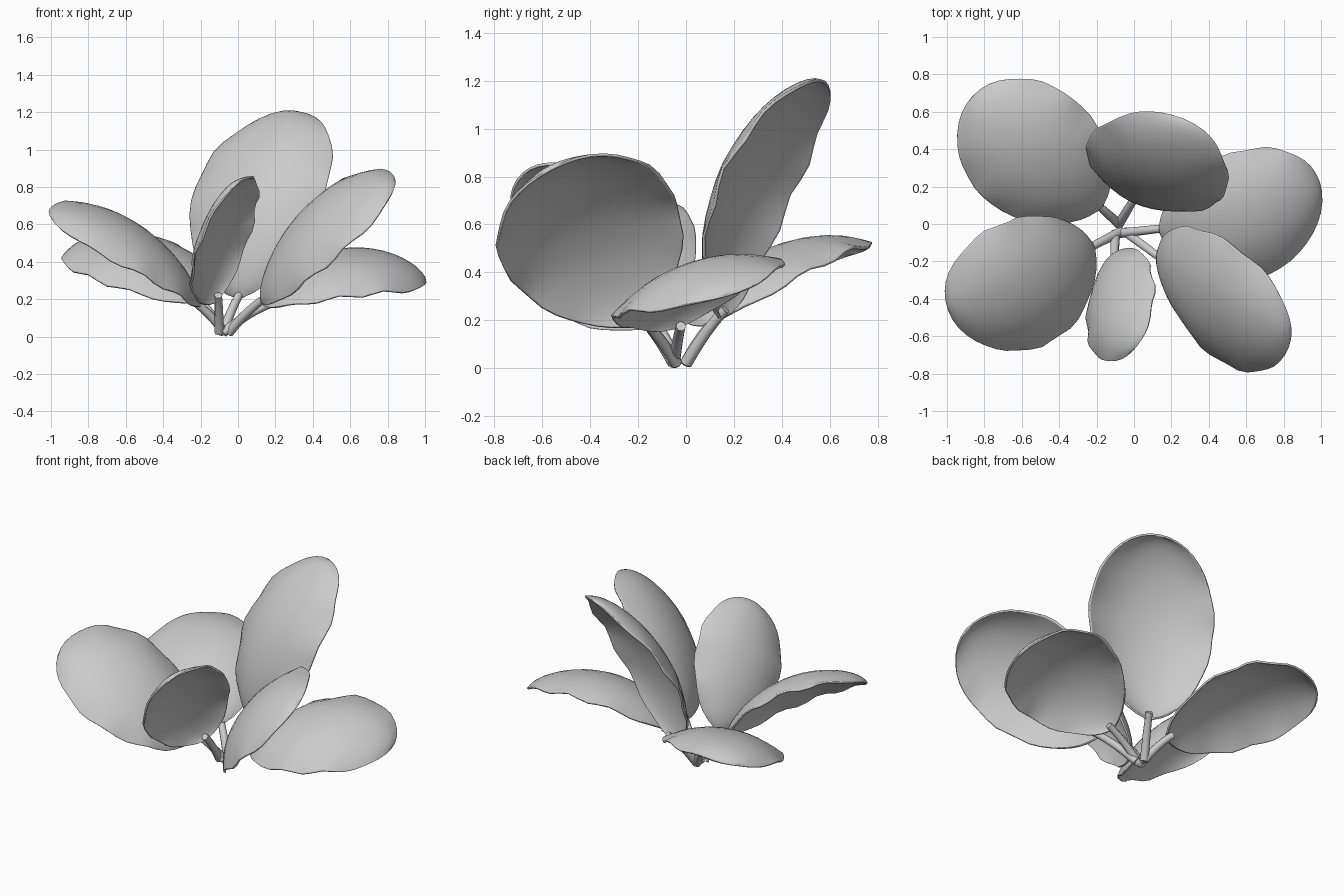
import bpy, bmesh, math, random
from mathutils import Vector

if "Cube" in bpy.data.objects:
    bpy.data.objects.remove(bpy.data.objects["Cube"])

random.seed(4)

mat = bpy.data.materials.new("leaf_grey")
mat.diffuse_color = (0.6, 0.6, 0.6, 1.0)
mat.use_nodes = True
mat.node_tree.nodes["Principled BSDF"].inputs["Base Color"].default_value = mat.diffuse_color

ROWS, COLS = 22, 16


def finish(name, bm):
    """Turn a bmesh into a smooth-shaded object."""
    bmesh.ops.recalc_face_normals(bm, faces=bm.faces)
    me = bpy.data.meshes.new(name)
    bm.to_mesh(me)
    bm.free()
    me.materials.append(mat)
    ob = bpy.data.objects.new(name, me)
    bpy.context.collection.objects.link(ob)
    bpy.ops.object.select_all(action='DESELECT')
    ob.select_set(True)
    bpy.context.view_layer.objects.active = ob
    bpy.ops.object.shade_smooth_by_angle(angle=math.radians(50))
    return ob


def make_leaf(name, base, tip, half, bow):
    """Egg-shaped blade from base to tip; half is the half-width vector."""
    base, tip, half = Vector(base), Vector(tip), Vector(half)
    n = (tip - base).cross(half).normalized()
    if n.z < 0:
        n = -n
    fold = 0.31 * half.length
    peak = 0.545 ** 0.6 * 0.455 ** 0.5
    ph = [random.uniform(0, 6.28) for _ in range(2)]
    bm = bmesh.new()
    grid = []
    for i in range(ROWS + 1):
        t = (1 - math.cos(math.pi * i / ROWS)) / 2
        w = t ** 0.6 * max(0.0, 1 - t) ** 0.5 / peak
        if i == 0:
            w = 0.06
        row = []
        for j in range(COLS + 1):
            s = math.sin(math.pi / 2 * (2 * j / COLS - 1))
            side = 0 if s < 0 else 1
            # arched length, sides curling under and a rippled rim
            lift = bow * 4 * t * (1 - t) + fold * w * (1 - abs(s) ** 2.2)
            lift += 0.012 * w * abs(s) ** 5 * math.sin(22 * t + ph[side])
            rim = 1 + 0.006 * abs(s) ** 3 * math.sin(31 * t + ph[1 - side])
            p = base.lerp(tip, t) + half * (s * w * rim) + n * lift
            row.append(bm.verts.new(p))
        grid.append(row)
    for i in range(ROWS):
        for j in range(COLS):
            bm.faces.new((grid[i][j], grid[i][j + 1],
                          grid[i + 1][j + 1], grid[i + 1][j]))
    bmesh.ops.remove_doubles(bm, verts=bm.verts, dist=0.0005)
    ob = finish(name, bm)
    mod = ob.modifiers.new("thickness", 'SOLIDIFY')
    mod.thickness = 0.012
    mod.offset = 0


def make_stem(name, start, end, toward):
    """Round, slightly curved stalk that runs a little into its leaf."""
    start, end = Vector(start), Vector(end)
    end = end + (Vector(toward) - end).normalized() * 0.04
    ctrl = start.lerp(end, 0.5) + Vector((0, 0, 0.03))
    sides, steps = 8, 6
    bm = bmesh.new()
    rings = []
    for i in range(steps + 1):
        t = i / steps
        p = start * (1 - t) ** 2 + ctrl * (2 * t * (1 - t)) + end * t ** 2
        d = ((ctrl - start) * (1 - t) + (end - ctrl) * t).normalized()
        u = d.cross(Vector((0.3, 0.2, -1))).normalized()
        v = d.cross(u)
        r = 0.026 - 0.005 * t
        rings.append([bm.verts.new(p + (u * math.cos(a) + v * math.sin(a)) * r)
                      for a in (2 * math.pi * k / sides for k in range(sides))])
    for a, b in zip(rings, rings[1:]):
        for k in range(sides):
            m = (k + 1) % sides
            bm.faces.new((a[k], a[m], b[m], b[k]))
    bm.faces.new(rings[0])
    bm.faces.new(rings[-1])
    finish(name, bm)


# name, stem foot, blade base, blade tip, half-width vector, bow
leaves = [
    ("back_left", (-0.08, 0.0, 0.02), (-0.18, 0.09, 0.18),
     (-0.86, 0.68, 0.47), (0.24, 0.26, 0.08), 0.06),
    ("front_left", (-0.07, -0.04, 0.02), (-0.22, -0.12, 0.18),
     (-0.99, -0.46, 0.62), (0.12, -0.32, -0.17), 0.075),
    ("front_middle", (-0.10, -0.05, 0.02), (-0.11, -0.17, 0.19),
     (-0.01, -0.68, 0.81), (0.17, 0.17, 0.16), 0.02),
    ("front_right", (-0.05, -0.04, 0.02), (0.13, -0.18, 0.19),
     (0.84, -0.56, 0.83), (-0.02, 0.34, 0.175), 0.06),
    ("right", (-0.08, -0.05, 0.02), (0.14, -0.03, 0.17),
     (1.0, 0.17, 0.30), (-0.04, 0.34, 0.11), 0.095),
    ("back_upright", (-0.08, 0.0, 0.02), (0.01, 0.15, 0.21),
     (0.27, 0.56, 1.20), (0.355, -0.155, 0.02), 0.08),
]

for name, foot, base, tip, half, bow in leaves:
    make_leaf(name + "_leaf", base, tip, half, bow)
    make_stem(name + "_stem", foot, base, tip)
